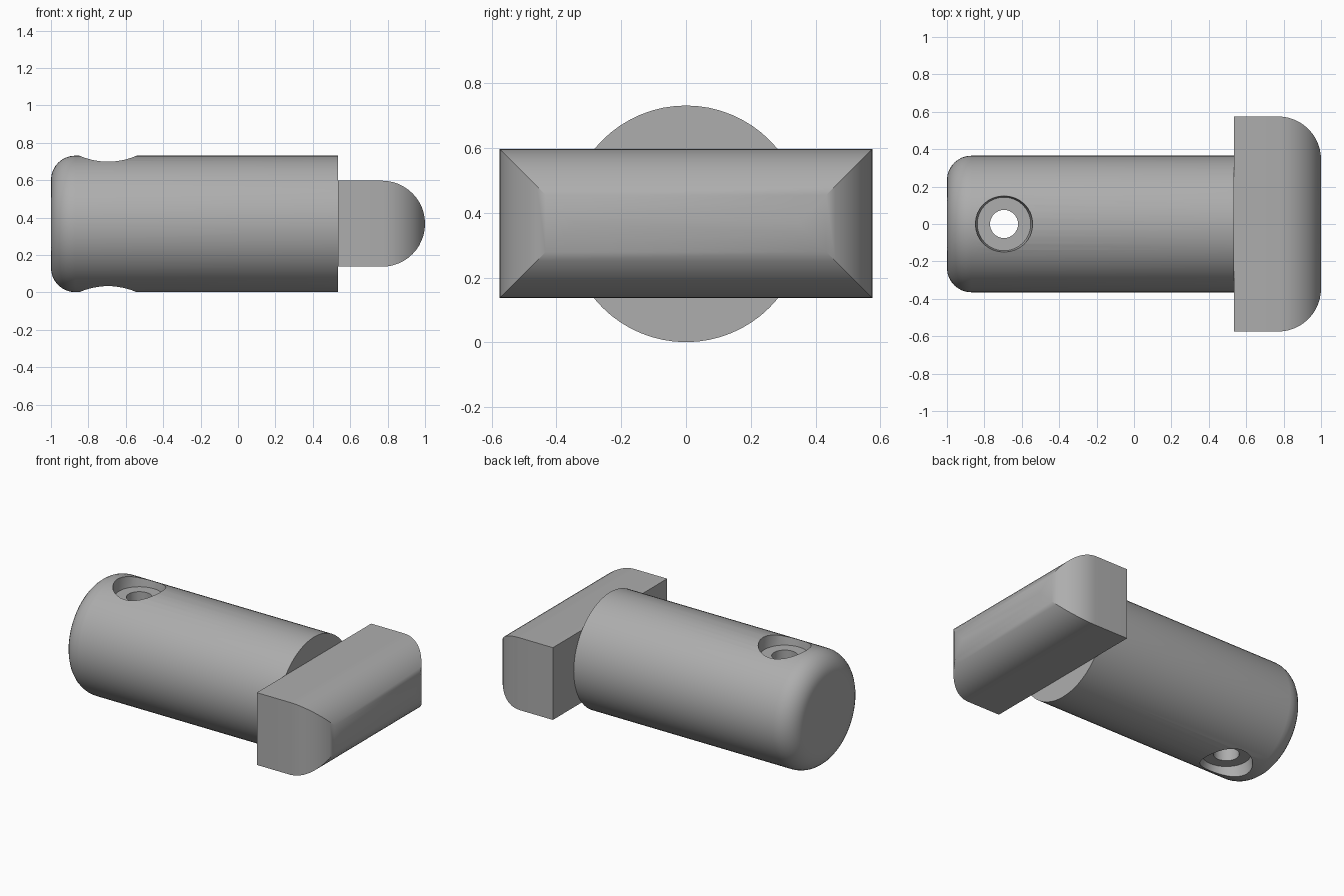
import bpy, bmesh, math
from mathutils import Matrix

cube = bpy.data.objects.get("Cube")
if cube:
    bpy.data.objects.remove(cube, do_unlink=True)

MID = 0.366  # height of the pin axis

steel = bpy.data.materials.new("grey_steel")
steel.use_nodes = True
GREY = (0.42, 0.42, 0.42, 1)
steel.diffuse_color = GREY
steel.node_tree.nodes["Principled BSDF"].inputs["Base Color"].default_value = GREY


def finish(name, bm, matrix=Matrix()):
    bmesh.ops.recalc_face_normals(bm, faces=bm.faces)
    bm.transform(matrix)
    mesh = bpy.data.meshes.new(name)
    bm.to_mesh(mesh)
    bm.free()
    mesh.materials.append(steel)
    obj = bpy.data.objects.new(name, mesh)
    bpy.context.collection.objects.link(obj)
    return obj


def lathe(name, profile, sides, matrix):
    """Revolve (radius, height) points around z and cap both ends."""
    bm = bmesh.new()
    rings = [[bm.verts.new((r * math.cos(a), r * math.sin(a), h))
              for a in (math.tau * i / sides for i in range(sides))]
             for r, h in profile]
    for low, high in zip(rings, rings[1:]):
        for i in range(sides):
            j = (i + 1) % sides
            bm.faces.new((low[i], low[j], high[j], high[i]))
    bm.faces.new(rings[0])
    bm.faces.new(rings[-1])
    return finish(name, bm, matrix)


def extrude(name, outline, depth, matrix):
    """Extrude a flat outline evenly to both sides of z = 0."""
    bm = bmesh.new()
    face = bm.faces.new([bm.verts.new((x, y, -depth)) for x, y in outline])
    moved = bmesh.ops.extrude_face_region(bm, geom=[face])["geom"]
    bmesh.ops.translate(bm, vec=(0, 0, 2 * depth),
                        verts=[v for v in moved if isinstance(v, bmesh.types.BMVert)])
    return finish(name, bm, matrix)


def boolean(obj, cutter, operation):
    mod = obj.modifiers.new(operation.lower(), 'BOOLEAN')
    mod.operation = operation
    mod.solver = 'EXACT'
    mod.object = cutter
    bpy.context.view_layer.objects.active = obj
    bpy.ops.object.modifier_apply(modifier=mod.name)
    bpy.data.objects.remove(cutter, do_unlink=True)


def smooth(obj):
    bpy.ops.object.select_all(action='DESELECT')
    obj.select_set(True)
    bpy.context.view_layer.objects.active = obj
    bpy.ops.object.shade_smooth_by_angle(angle=math.radians(30))


def quarter(radius, steps):
    return [(radius * math.cos(a), radius * math.sin(a))
            for a in (math.pi / 2 * i / steps for i in range(steps + 1))]


# Pin shaft with a rounded free end
R, FILLET = 0.365, 0.13
end = [(R - FILLET + c, -1 + FILLET - s) for c, s in quarter(FILLET, 8)]
along_x = Matrix.Translation((0, 0, MID)) @ Matrix.Rotation(math.pi / 2, 4, 'Y')
shaft = lathe("pin_shaft", end[::-1] + [(R, 0.535)], 64, along_x)

# Through hole, recessed at both mouths
hole = [(0.153, -0.5), (0.153, -0.35), (0.143, -0.29), (0.075, -0.29)]
hole += [(r, -h) for r, h in hole[::-1]]
boolean(shaft, lathe("hole_cutter", hole, 32, Matrix.Translation((-0.695, 0, MID))),
        'DIFFERENCE')
smooth(shaft)


# Cross head: two rounded outlines intersected to give mitred round edges
def rounded_outline(half, radius):
    corner = [(1 - radius + s, half - radius + c) for c, s in quarter(radius, 12)]
    mirrored = [(x, -y) for x, y in corner[::-1]]
    if half <= radius:
        mirrored = mirrored[1:]
    return [(0.535, half)] + corner + mirrored + [(0.535, -half)]


ROUND = 0.23
head = extrude("cross_head", rounded_outline(0.575, ROUND), ROUND + 0.1,
               Matrix.Translation((0, 0, MID + 0.001)))
side = extrude("side_outline", rounded_outline(ROUND, ROUND), 0.8,
               Matrix.Translation((0, 0, MID + 0.001)) @ Matrix.Rotation(math.pi / 2, 4, 'X'))
boolean(head, side, 'INTERSECT')
smooth(head)
